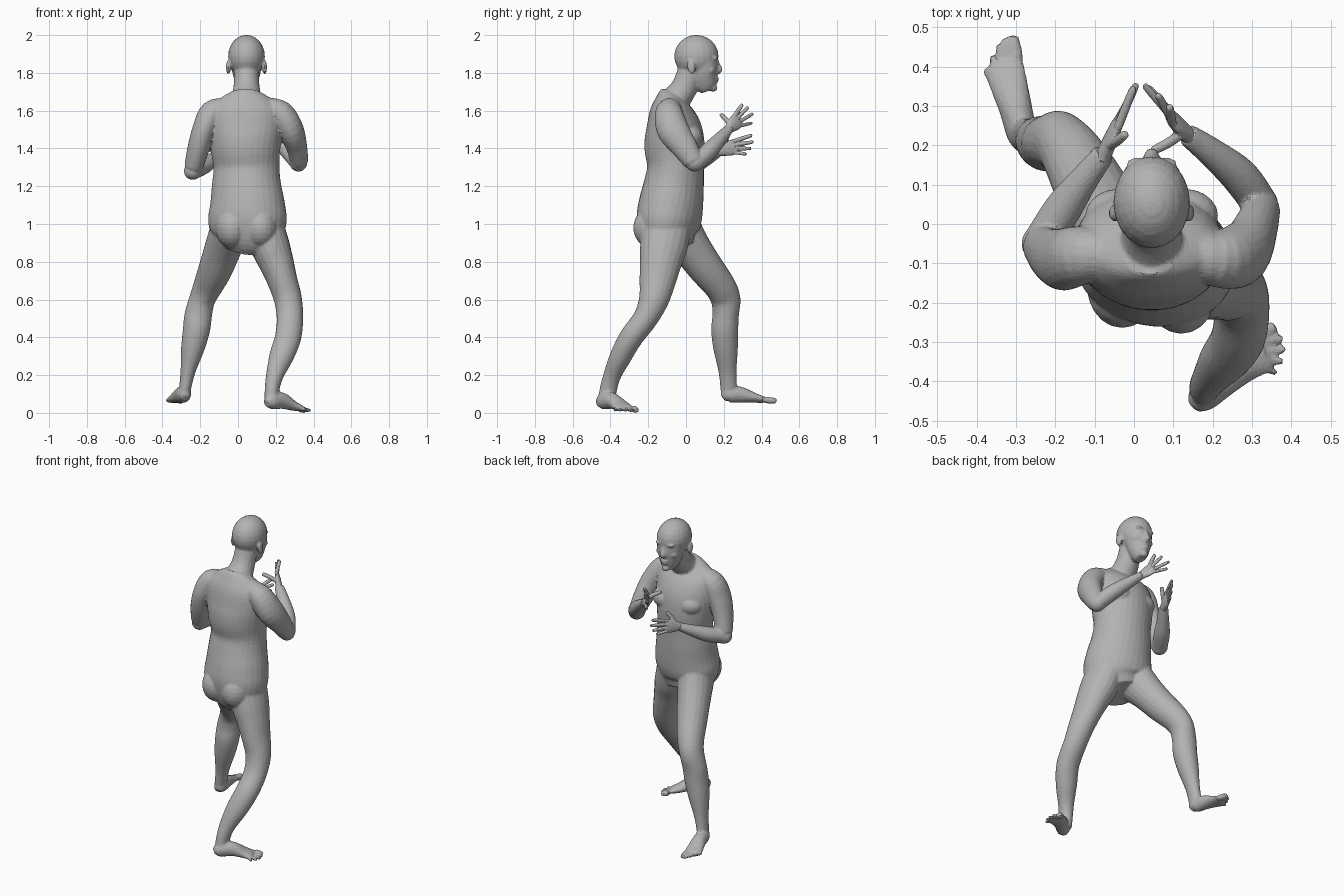
import bpy, bmesh, math
from mathutils import Vector, Matrix

cube = bpy.data.objects.get("Cube")
if cube:
    bpy.data.objects.remove(cube)

UNIT = 0.01  # stations are written in hundredths

skin = bpy.data.materials.new("grey clay")
skin.use_nodes = True
grey = (0.45, 0.45, 0.45, 1)
skin.diffuse_color = grey
skin.node_tree.nodes["Principled BSDF"].inputs["Base Color"].default_value = grey


def spline(stations, steps=4):
    """Smooth a list of (x, y, z, width, depth) stations."""
    s = [Vector(p) for p in stations]
    s = [s[0] * 2 - s[1]] + s + [s[-1] * 2 - s[-2]]
    out = []
    for a, b, c, d in zip(s, s[1:], s[2:], s[3:]):
        for i in range(steps):
            t = i / steps
            out.append(b + (c - a) * (t / 2) + (a * 2 - b * 5 + c * 4 - d) * (t * t / 2)
                       + (b * 3 - a - c * 3 + d) * (t ** 3 / 2))
    return out + [s[-2]]


def loft(bm, stations, start=(1, 0, 0), end=None, sides=20):
    """Sweep an ellipse along stations; its width axis turns from start to end."""
    pts = spline(stations)
    path = [Vector(p[:3]) for p in pts]
    start, end = Vector(start), Vector(end or start)
    last = len(pts) - 1
    rings = []
    for i, p in enumerate(pts):
        t = (path[min(i + 1, last)] - path[max(i - 1, 0)]).normalized()
        u = start.lerp(end, i / last)
        u = (u - t * u.dot(t)).normalized()
        v = t.cross(u)
        ring = []
        for k in range(sides):
            a = math.tau * k / sides
            ring.append(bm.verts.new((path[i] + u * p[3] * math.cos(a) + v * p[4] * math.sin(a)) * UNIT))
        rings.append(ring)
    for r, q in zip(rings, rings[1:]):
        for k in range(sides):
            n = (k + 1) % sides
            bm.faces.new((r[k], r[n], q[n], q[k]))
    bm.faces.new(rings[0][::-1])
    bm.faces.new(rings[-1])


def ball(bm, centre, radii, tilt=0):
    m = (Matrix.Translation(Vector(centre) * UNIT) @ Matrix.Rotation(tilt, 4, "X")
         @ Matrix.Diagonal(Vector(radii) * UNIT).to_4x4())
    bmesh.ops.create_uvsphere(bm, u_segments=20, v_segments=12, radius=1, matrix=m)


def digit(bm, base, tip, r, bend=(0, 0, 0)):
    """Finger or toe with a rounded tip."""
    a, b = Vector(base), Vector(tip)
    mid = (a + b) / 2 + Vector(bend)
    loft(bm, [(*a, r, r), (*mid, r, r), (*b.lerp(mid, 0.15), r * 0.85, r * 0.85),
              (*b, r * 0.35, r * 0.35)], (0.3, 0.2, 1), sides=10)


def finish(name, bm, voxel, smooth, keep):
    """Fuse the overlapping shapes into one skin with small flat facets."""
    bmesh.ops.recalc_face_normals(bm, faces=bm.faces)
    mesh = bpy.data.meshes.new(name)
    bm.to_mesh(mesh)
    bm.free()
    mesh.materials.append(skin)
    ob = bpy.data.objects.new(name, mesh)
    bpy.context.collection.objects.link(ob)
    fuse = ob.modifiers.new("fuse", "REMESH")
    fuse.mode, fuse.voxel_size = "VOXEL", voxel
    soft = ob.modifiers.new("soften", "SMOOTH")
    soft.factor, soft.iterations = 0.5, smooth
    ob.modifiers.new("facets", "DECIMATE").ratio = keep
    bpy.ops.object.select_all(action="DESELECT")
    ob.select_set(True)
    bpy.context.view_layer.objects.active = ob
    bpy.ops.object.convert(target="MESH")


body = bmesh.new()

# Torso, twisting from the shoulders to the hips
loft(body, [(4, -7, 170, 7, 6), (4, -8, 166, 14, 8), (4, -8, 160, 19, 11.5), (4, -6.5, 150, 19.5, 15),
            (4, -6, 140, 18.5, 16), (4.5, -5.5, 130, 17.5, 15), (4.5, -6.5, 120, 18.5, 16),
            (5, -8, 110, 20, 17), (5, -9, 102, 21, 17), (5, -9, 94, 19, 15), (4, -7, 87, 12, 11)],
     (1, 0.05, 0), (1, -0.3, 0), 32)
for x, y in ((-3, -16), (12, -17.5)):
    ball(body, (x, y, 98), (9, 10.5, 11))
for x in (-4, 13):
    ball(body, (x, 2, 146), (8.5, 7, 6.5))

# Neck and head
loft(body, [(4.5, -7, 164, 9, 8), (4.5, -1, 172, 7, 7), (4.5, 3, 182, 6.5, 7)])
ball(body, (4.5, 5.5, 188.8), (9.8, 11.8, 11.3))
loft(body, [(4.5, 8, 190, 8.8, 8.8), (4.5, 9.2, 184, 8.2, 7.9), (4.5, 9.5, 178, 7, 7.2),
            (4.5, 10.6, 173, 5, 5.6), (4.5, 11.5, 170.3, 3, 3.5)])

# Face
loft(body, [(4.5, 16, 187, 1, 1), (4.5, 17, 184, 1.3, 1.3), (4.5, 17.6, 181.5, 1.9, 1.8),
            (4.5, 16.5, 180, 1.2, 1)], sides=12)
ball(body, (4.5, 16, 177.2), (2.8, 1.5, 0.9))
ball(body, (4.5, 15.8, 175.6), (2.4, 1.5, 0.9))
ball(body, (4.5, 14.5, 172), (2.6, 2.2, 2))
for s in (-1, 1):
    ball(body, (4.5 + s * 3.5, 15.4, 187.8), (3.2, 1.6, 1))
    ball(body, (4.5 + s * 3.4, 14.9, 185.2), (1.7, 1.3, 1.1))
    ball(body, (4.5 + s * 4.8, 12.5, 181.5), (2.6, 3, 2.2))
    ball(body, (4.5 + s * 9.6, 2.8, 183), (1.3, 2.2, 3.9), 0.15)

# Arms: upper arm, then forearm
loft(body, [(15, -8, 161, 6, 6), (22.5, -9, 158.5, 7, 7.5), (28, -7, 150, 6.8, 8.5),
            (31, -1, 141, 5.6, 7), (32.5, 4, 133, 4.8, 5.4)])
ball(body, (32, 4.5, 132.5), (4.8, 5, 4.8))
loft(body, [(32.5, 4.5, 132, 4.6, 4.6), (27, 12, 138.5, 4.6, 4.8), (20, 18, 145, 3.6, 3.8),
            (13.5, 22.8, 150.5, 2.3, 2.9)], (0, 0, 1))
loft(body, [(-6, -8, 161, 6, 6), (-13.5, -8, 158.5, 7, 7.5), (-18, -9, 150, 6.2, 8),
            (-21, -8, 140, 5.8, 7), (-23.5, -5.5, 130, 5, 5.4)])
ball(body, (-24, -5, 128), (4.7, 4.9, 4.7))
loft(body, [(-24, -5, 128, 4.6, 4.6), (-18, 4, 131, 4.5, 4.8), (-13, 11, 134.5, 3.6, 3.8),
            (-7.5, 18, 138.5, 2.3, 2.9)], (0, 0, 1))

# Legs: one trailing, one stepping forward
loft(body, [(14, -10, 98, 10.5, 13), (17.5, -12, 87, 10.3, 12.5), (20.5, -13.5, 79, 9.2, 11), (23.5, -15, 70, 8, 9.7),
            (26.5, -17, 60, 7.4, 8), (27.5, -21.5, 50, 7, 6.6), (26.5, -29, 40, 7, 6.3),
            (23, -34.5, 30, 6.5, 5.8), (19.5, -39, 20, 4.7, 4.7), (18, -41.2, 12, 3.9, 4.6), (18, -42, 6, 3.9, 4.6)])
loft(body, [(-4, -5, 98, 10.5, 13), (-8, 3, 87, 9.8, 10.5), (-12, 11, 76, 9, 9.4), (-16, 18, 67, 7.8, 8.4),
            (-19, 21, 60, 6.9, 7.9), (-21, 21, 52, 7.3, 7), (-22, 20.5, 44, 7.2, 7.2),
            (-24, 21, 34, 6.2, 6.5), (-26.5, 22, 22, 4, 4.8), (-28, 22.6, 13, 3.2, 4.4), (-28.5, 23, 9, 3.2, 4.4)])

# Feet and toes
loft(body, [(15, -46, 5, 2.2, 2.2), (17.5, -44, 6, 3.9, 4.2), (23, -39.5, 6.5, 4.2, 4.4),
            (28.5, -35, 4, 5, 2.8), (33, -32.5, 2.4, 5.6, 1.7)], (-0.55, 0.8, 0), (-0.2, 1, 0))
loft(body, [(-28, 19.5, 8, 2.2, 2.2), (-28.5, 22.5, 9.8, 3.8, 4.4), (-30, 29, 9.6, 4.2, 4.2),
            (-32, 36, 8, 4.9, 2.6), (-33.5, 41, 6.8, 5.4, 1.7)], (1, 0.2, 0), (0.8, 0.55, 0))
for i in range(5):
    f = i / 4
    r = 1.8 - 0.8 * min(1, f * 2.5)
    digit(body, (32 + f, -28 - 8.5 * f, 2.3), (36 + 2.8 * math.sin(f * 3), -26 - 12 * f, 1.3), r)
    digit(body, (-29.8 - 6.8 * f, 42 - 4.5 * f, 6.8), (-31 - 7 * f, 48 - 9 * f * f, 6.4), r)
finish("body", body, 0.007, 5, 0.18)


def hand(name, wrist, palm, spread, fingers, thumb):
    bm = bmesh.new()
    w, p = Vector(wrist), Vector(palm)
    loft(bm, [(*w.lerp(p, -0.2), 2.4, 2), (*w, 2.6, 2), (*w.lerp(p, 0.6), 4, 1.7), (*p, 4, 1.3)], spread)
    across = Vector(spread).normalized()
    for i, tip in enumerate(fingers):
        digit(bm, p + across * (3 - 2 * i) - (p - w) * 0.1, tip, 1.15 - 0.06 * i)
    digit(bm, w.lerp(p, 0.25) + across * 1.5, thumb, 1.3, across * 0.6)
    finish(name, bm, 0.0035, 2, 0.25)


# Hands, fingers listed from the index
hand("raised_hand", (13.5, 22.8, 150.5), (9, 27.5, 155), (0.1, -0.5, 0.85),
     [(9, 30, 163.5), (6, 33, 162), (2.5, 35.5, 158.5), (3.5, 35, 153.5)], (4.5, 18.5, 158))
hand("lowered_hand", (-7.5, 18, 138.5), (-4, 26, 141), (0.1, -0.2, 1),
     [(0, 35, 147), (0.7, 35.8, 143.5), (0, 34.5, 140), (-1, 32, 137)], (-2, 23, 148.5))
